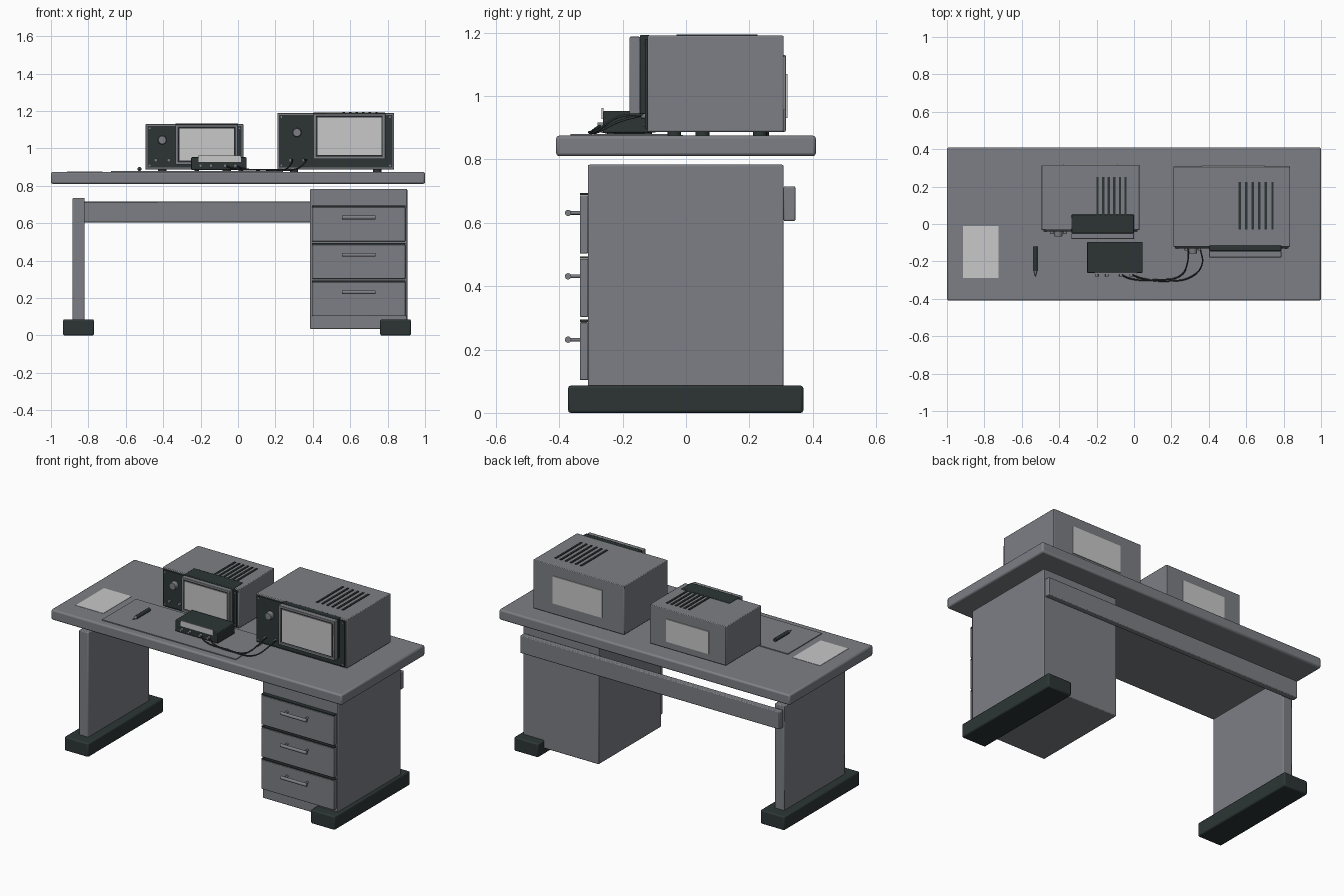
import bpy, math
from mathutils import Vector

if "Cube" in bpy.data.objects:
    bpy.data.objects.remove(bpy.data.objects["Cube"])


def material(name, col):
    m = bpy.data.materials.new(name)
    m.diffuse_color = (*col, 1)
    m.use_nodes = True
    m.node_tree.nodes["Principled BSDF"].inputs["Base Color"].default_value = m.diffuse_color
    return m


GREY = material("steel grey", (0.205, 0.212, 0.232))
DARK = material("charcoal", (0.026, 0.036, 0.036))
LIGHT = material("pale grey", (0.58, 0.58, 0.58))


def box(name, x, y, z, mat, bevel=0.0):
    """Box from (min, max) ranges with an optional rounded edge."""
    bpy.ops.mesh.primitive_cube_add(size=1)
    o = bpy.context.object
    o.name = name
    for v in o.data.vertices:
        v.co = [r[0] if c < 0 else r[1] for c, r in zip(v.co, (x, y, z))]
    o.data.materials.append(mat)
    if bevel:
        b = o.modifiers.new("bevel", 'BEVEL')
        b.width, b.segments = bevel, 2
        bpy.ops.object.shade_smooth_by_angle(angle=math.radians(35))
    return o


def rod(name, a, b, r, mat, r2=None, sides=16):
    """Cylinder or cone between two points."""
    a, b = Vector(a), Vector(b)
    bpy.ops.mesh.primitive_cone_add(vertices=sides, radius1=r, radius2=r if r2 is None else r2,
                                    depth=(b - a).length, location=(a + b) / 2)
    o = bpy.context.object
    o.name = name
    o.rotation_euler = (b - a).to_track_quat('Z', 'Y').to_euler()
    o.data.materials.append(mat)
    bpy.ops.object.shade_smooth_by_angle(angle=math.radians(35))
    return o


def cable(name, pts, r=0.004):
    cu = bpy.data.curves.new(name, 'CURVE')
    cu.dimensions = '3D'
    cu.bevel_depth, cu.bevel_resolution = r, 2
    s = cu.splines.new('BEZIER')
    s.bezier_points.add(len(pts) - 1)
    for p, co in zip(s.bezier_points, pts):
        p.co = co
        p.handle_left_type = p.handle_right_type = 'AUTO'
    cu.materials.append(DARK)
    o = bpy.data.objects.new(name, cu)
    bpy.context.collection.objects.link(o)


# Desk
box("desktop", (-1, 1), (-0.41, 0.41), (0.81, 0.875), GREY, 0.01)
box("left_leg_panel", (-0.885, -0.82), (-0.3, 0.3), (0.08, 0.735), GREY, 0.005)
box("back_rail", (-0.885, 0.9), (0.308, 0.345), (0.605, 0.715), GREY, 0.005)
for side, x in (("left", (-0.935, -0.77)), ("right", (0.76, 0.925))):
    box(side + "_foot", x, (-0.372, 0.37), (0, 0.086), DARK, 0.008)

# Drawer cabinet
box("cabinet", (0.385, 0.905), (-0.31, 0.308), (0.035, 0.783), GREY, 0.005)
for i in range(3):
    z = 0.103 + 0.2 * i
    box("drawer_front", (0.395, 0.895), (-0.335, -0.309), (z, z + 0.183), GREY, 0.003)
    box("drawer_shadow_gap", (0.395, 0.895), (-0.334, -0.309), (z + 0.184, z + 0.191), DARK)
    rod("drawer_handle", (0.555, -0.372, z + 0.128), (0.735, -0.372, z + 0.128), 0.01, GREY)
    for x in (0.575, 0.715):
        rod("handle_post", (x, -0.372, z + 0.128), (x, -0.334, z + 0.128), 0.006, GREY)


def instrument(name, x, y, z, screen_x, screen_z, hood_y, bezel_front, knob, vents, vent_y, plate_x, plate_z):
    """Bench instrument: case, dark fascia, framed screen, hood, vents, rear plate."""
    f = y[0]
    box(name + "_case", x, y, z, GREY, 0.004)
    box(name + "_fascia", (x[0] + 0.01, x[1] - 0.01), (f - 0.008, f + 0.01),
        (z[0] + 0.01, z[1] - 0.01), DARK)
    box(name + "_hood", screen_x, hood_y, (screen_z[0], screen_z[1] + 0.006), DARK, 0.004)
    # Screen frame made of four bars
    (a, b), (c, d), t = screen_x, screen_z, 0.016
    yr = (bezel_front, hood_y[0])
    for fx, fz in (((a, b), (d - t, d)), ((a, b), (c, c + t)),
                   ((a, a + t), (c, d)), ((b - t, b), (c, d))):
        box(name + "_screen_frame", fx, yr, fz, GREY, 0.003)
    box(name + "_screen_surround", (a + t, b - t), (bezel_front + 0.007, hood_y[0]), (c + t, d - t), DARK)
    box(name + "_screen", (a + 0.022, b - 0.022), (bezel_front + 0.003, bezel_front + 0.008),
        (c + 0.022, d - 0.022), LIGHT)
    # Controls
    rod(name + "_knob", (knob[0], f, knob[1]), (knob[0], f - 0.035, knob[1]), 0.025, GREY, 0.021, 24)
    for dx in (-0.035, 0.035):
        rod(name + "_socket", (knob[0] + dx, f, z[0] + 0.05), (knob[0] + dx, f - 0.02, z[0] + 0.05), 0.009, GREY)
    for sx in (x[0] + 0.022, x[1] - 0.022):
        for sz in (z[0] + 0.022, z[1] - 0.022):
            rod(name + "_screw", (sx, f, sz), (sx, f - 0.011, sz), 0.005, GREY, sides=8)
    # Top vents, rear plate and feet
    for i in range(6):
        vx = vents[0] + (vents[1] - vents[0]) * i / 5
        box(name + "_vent", (vx - 0.006, vx + 0.006), vent_y, (z[1] - 0.002, z[1] + 0.004), DARK)
    box(name + "_rear_plate", plate_x, (y[1] - 0.002, y[1] + 0.005), plate_z, LIGHT)
    for fx in (x[0] + 0.09, x[1] - 0.09):
        for fy in (y[0] + 0.085, y[1] - 0.075):
            rod(name + "_rubber_foot", (fx, fy, 0.873), (fx, fy, z[0] + 0.002), 0.022, DARK)


instrument("large_scope", (0.21, 0.835), (-0.122, 0.308), (0.887, 1.19), (0.402, 0.788), (0.943, 1.187),
           (-0.145, -0.115), -0.178, (0.315, 1.085), (0.565, 0.74), (-0.03, 0.225),
           (0.36, 0.70), (0.955, 1.125))
instrument("small_scope", (-0.495, 0.03), (-0.033, 0.315), (0.887, 1.13), (-0.335, 0.0), (0.913, 1.128),
           (-0.05, 0.05), -0.08, (-0.405, 1.045), (-0.195, -0.045), (0.0, 0.25),
           (-0.38, -0.085), (0.93, 1.07))

# Work mat, paper and pen
box("work_mat", (-0.68, 0.24), (-0.365, -0.03), (0.874, 0.88), GREY)
box("paper", (-0.915, -0.725), (-0.288, -0.01), (0.874, 0.877), LIGHT)
rod("pen", (-0.527, -0.12, 0.89), (-0.527, -0.25, 0.89), 0.011, DARK)
rod("pen_tip", (-0.527, -0.25, 0.89), (-0.527, -0.282, 0.89), 0.009, GREY, 0.002)

# Small test box with connectors
box("test_box", (-0.25, 0.045), (-0.262, -0.095), (0.884, 0.953), DARK, 0.004)
box("test_box_label", (-0.21, 0.015), (-0.266, -0.26), (0.928, 0.962), LIGHT)
for x in (-0.2, -0.145, -0.07, -0.015):
    rod("test_box_socket", (x, -0.26, 0.908), (x, -0.28, 0.908), 0.009, GREY)
for x in (-0.22, 0.015):
    for y in (-0.235, -0.12):
        rod("test_box_foot", (x, y, 0.878), (x, y, 0.886), 0.012, DARK)

# Leads to the large scope
cable("lead_one", [(-0.07, -0.27, 0.908), (-0.02, -0.292, 0.892), (0.12, -0.298, 0.886),
                   (0.25, -0.275, 0.888), (0.285, -0.21, 0.92), (0.29, -0.135, 0.94)])
cable("lead_two", [(-0.015, -0.27, 0.908), (0.04, -0.29, 0.89), (0.18, -0.305, 0.886),
                   (0.31, -0.28, 0.89), (0.365, -0.21, 0.935), (0.355, -0.135, 0.94)])
